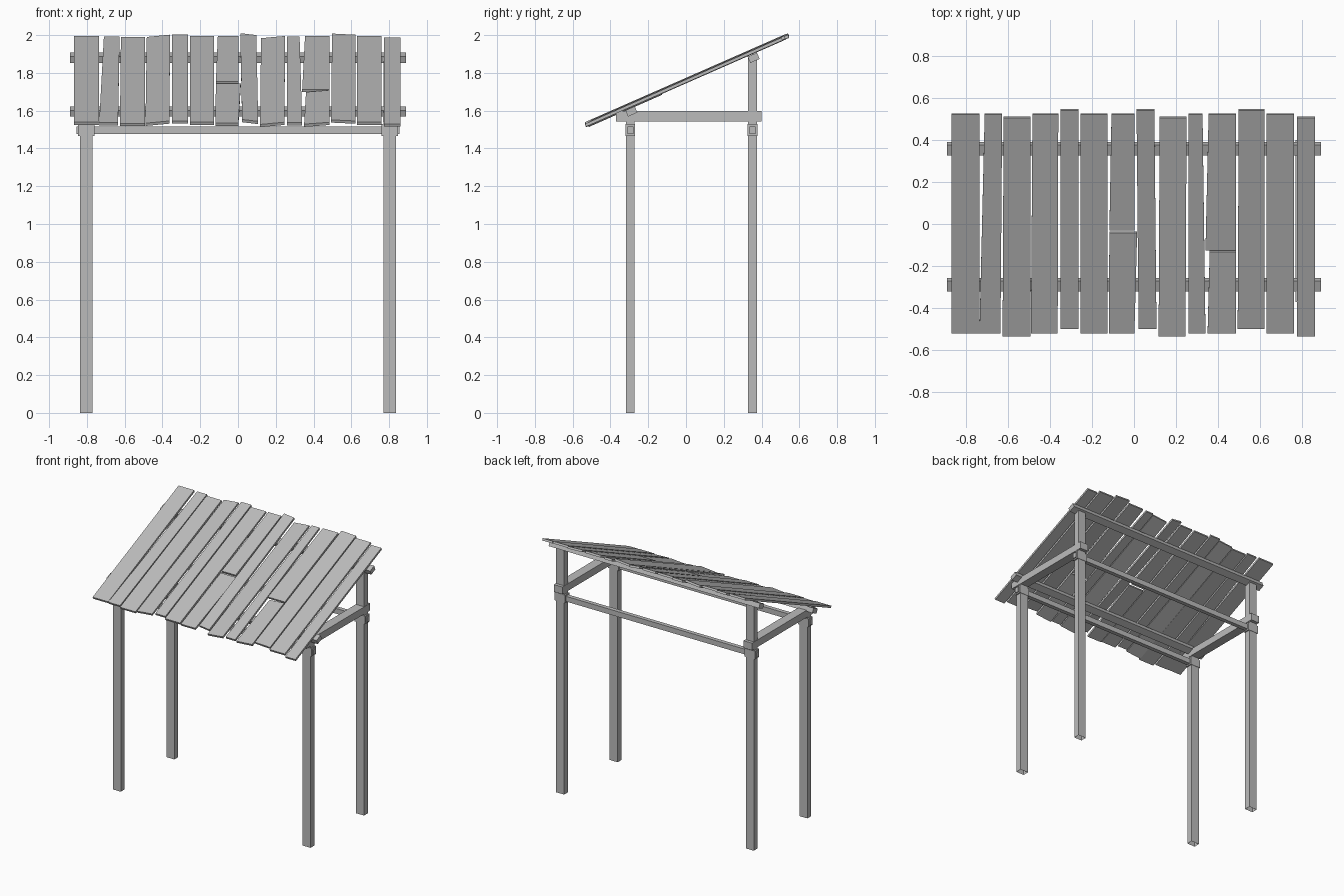
import bpy, bmesh, math
from mathutils import Matrix

if "Cube" in bpy.data.objects:
    bpy.data.objects.remove(bpy.data.objects["Cube"], do_unlink=True)

wood = bpy.data.materials.new("weathered grey wood")
wood.use_nodes = True
grey = (0.5, 0.5, 0.5, 1)
wood.diffuse_color = grey
bsdf = wood.node_tree.nodes["Principled BSDF"]
bsdf.inputs["Base Color"].default_value = grey
bsdf.inputs["Roughness"].default_value = 0.9

ROOF_ANGLE = math.radians(23.7)
SLOPE = math.tan(ROOF_ANGLE)
MID_Z = 1.768          # roof top surface at y = 0
THICK = 0.016
POST_X, FRONT_Y, BACK_Y = 0.803, -0.295, 0.352


def finish(bm, name):
    mesh = bpy.data.meshes.new(name)
    bmesh.ops.recalc_face_normals(bm, faces=bm.faces)
    bm.to_mesh(mesh)
    bm.free()
    mesh.materials.append(wood)
    obj = bpy.data.objects.new(name, mesh)
    bpy.context.collection.objects.link(obj)
    return obj


def box(name, center, size, tilt=0.0):
    bm = bmesh.new()
    bmesh.ops.create_cube(bm, size=1, matrix=Matrix.Diagonal((*size, 1)))
    obj = finish(bm, name)
    obj.location = center
    obj.rotation_euler.x = tilt
    return obj


def plank(name, front, back, y0, y1, roll=0.0, drop=0.0):
    """Sloped board; front and back are its left/right x limits at each end."""
    bm = bmesh.new()
    layers = []
    for depth in (0, THICK):
        ring = []
        for (xs, y) in ((front, y0), (back, y1)):
            for side, x in zip((-1, 1), xs):
                z = MID_Z + y * SLOPE + side * roll - drop
                ring.append(bm.verts.new((x, y + depth * math.sin(ROOF_ANGLE),
                                          z - depth * math.cos(ROOF_ANGLE))))
        layers.append([ring[i] for i in (0, 1, 3, 2)])
    top, low = layers
    bm.faces.new(top)
    bm.faces.new(low[::-1])
    for i in range(4):
        j = (i + 1) % 4
        bm.faces.new((top[i], low[i], low[j], top[j]))
    return finish(bm, name)


# Posts, joint collars and long rails
for row, y, height in (("front", FRONT_Y, 1.60), ("back", BACK_Y, 1.88)):
    for side, s in (("right", -1), ("left", 1)):
        post = box(f"{row}_{side}_post", (s * POST_X, y, height / 2),
                   (0.068, 0.047, height))
        # posts are open at the foot
        bm = bmesh.new()
        bm.from_mesh(post.data)
        bm.normal_update()
        foot = [f for f in bm.faces if f.normal.z < -0.9]
        bmesh.ops.delete(bm, geom=foot, context="FACES_ONLY")
        bm.to_mesh(post.data)
        bm.free()
        box(f"{row}_{side}_collar", (s * POST_X, y, 1.498), (0.088, 0.052, 0.062))
    box(f"{row}_rail", (0, y, 1.497), (1.71, 0.032, 0.04))
    # Purlins under the roof, tilted with it
    drop = (THICK + 0.023) / math.cos(ROOF_ANGLE)
    box(f"{row}_purlin", (0, y + 0.006, MID_Z + y * SLOPE - drop),
        (1.78, 0.054, 0.036), ROOF_ANGLE)

# Side beams running front to back
for side, s in (("right", -1), ("left", 1)):
    box(f"{side}_side_beam", (s * POST_X, 0.015, 1.57), (0.072, 0.77, 0.055))

# Roof planks: front x limits, back x limits, front y, back y, roll, drop
planks = [
    ((-.867, -.735), (-.867, -.735), -.52, .52, 0, 0),
    ((-.735, -.635), (-.71, -.627), -.52, .52, 0, .003),
    ((-.625, -.493), (-.62, -.493), -.535, .505, 0, 0),
    ((-.49, -.363), (-.483, -.36), -.52, .52, .006, 0),
    ((-.35, -.265), (-.35, -.265), -.50, .54, 0, .003),
    ((-.255, -.127), (-.255, -.127), -.52, .52, 0, 0),
    ((-.12, .002), (-.117, .015), -.52, -.042, 0, .006),
    ((-.117, .002), (-.107, .002), -.032, .52, 0, 0),
    ((.022, .107), (.012, .097), -.50, .54, -.005, 0),
    ((.117, .245), (.122, .25), -.535, .505, .006, 0),
    ((.26, .34), (.26, .326), -.52, .52, 0, .003),
    ((.35, .484), (.36, .484), -.52, -.133, .005, .006),
    ((.34, .484), (.355, .484), -.125, .52, 0, 0),
    ((.493, .621), (.498, .621), -.50, .54, -.003, 0),
    ((.631, .76), (.631, .76), -.52, .52, 0, 0),
    ((.774, .86), (.774, .86), -.535, .505, 0, .003),
]
for number, spec in enumerate(planks, 1):
    plank(f"roof_plank_{number}", *spec)
